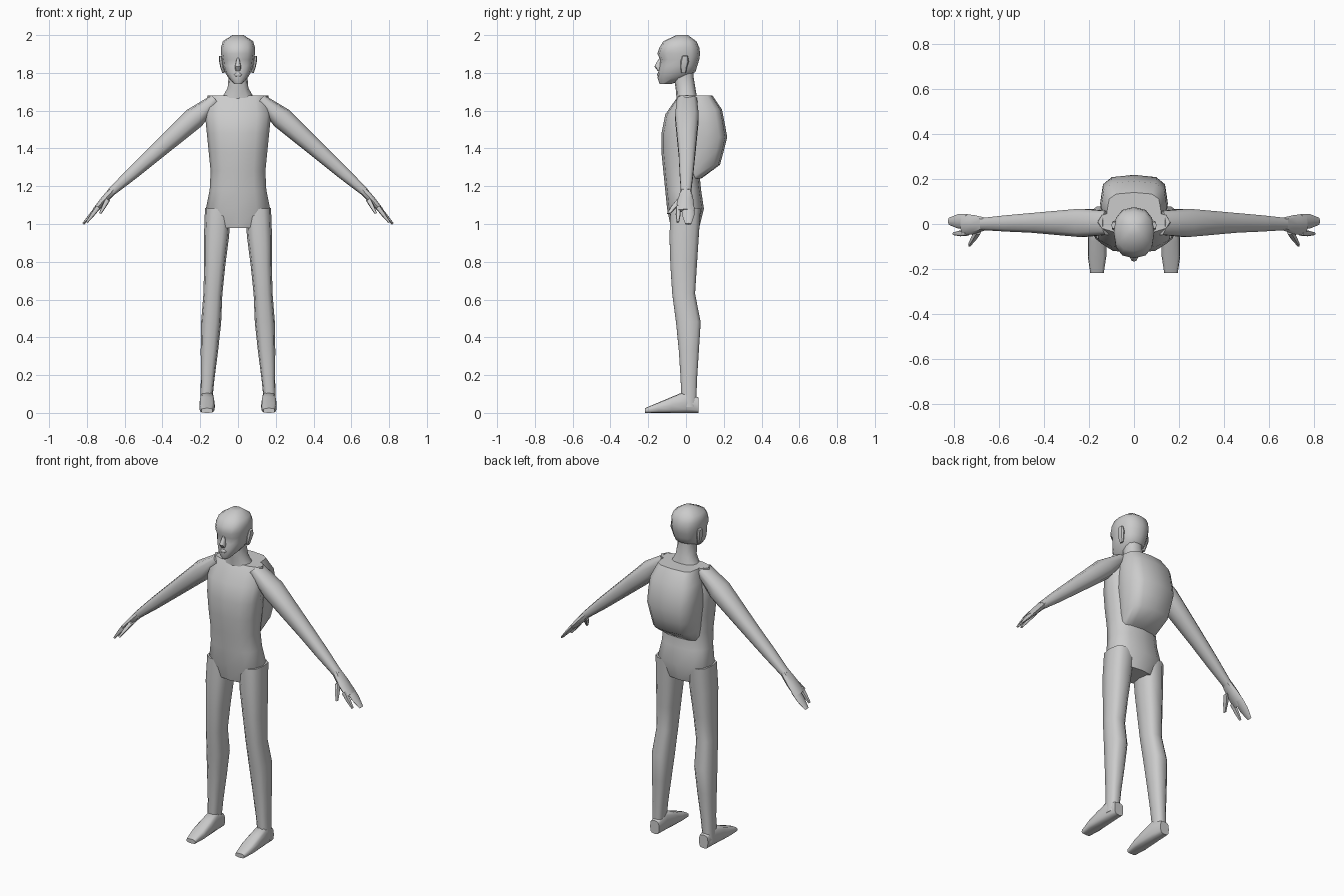
import bpy, bmesh, math
from mathutils import Vector

if "Cube" in bpy.data.objects:
    bpy.data.objects.remove(bpy.data.objects["Cube"])

grey = bpy.data.materials.new("plain_grey")
grey.use_nodes = True
COLOUR = (.6, .6, .6, 1)
grey.diffuse_color = COLOUR
grey.node_tree.nodes["Principled BSDF"].inputs["Base Color"].default_value = COLOUR

BACKWARD = Vector((0, 1, 0))
UPWARD = Vector((0, 0, 1))


def rounded(value, power):
    """Bend a sine or cosine so that the ellipse becomes squarer."""
    return math.copysign(abs(value) ** power, value)


def loft(name, start, end, widths, fronts, backs,
         depth=BACKWARD, sides=12, power=.8, mirror=False):
    """Skin evenly spaced rings from start to end.
    Each ring has a half width and two extents along the depth direction."""
    start, end = Vector(start), Vector(end)
    side = depth.cross(end - start).normalized()
    bm = bmesh.new()
    rings = []
    for k, (width, front, back) in enumerate(zip(widths, fronts, backs)):
        centre = start.lerp(end, k / (len(widths) - 1)) + depth * (front + back) / 2
        ring = []
        for i in range(sides):
            angle = math.tau * i / sides
            across = side * width * rounded(math.cos(angle), power)
            along = depth * (back - front) / 2 * rounded(math.sin(angle), power)
            ring.append(bm.verts.new(centre + across + along))
        rings.append(ring)
    for lower, upper in zip(rings, rings[1:]):
        for i in range(sides):
            bm.faces.new((lower[i - 1], lower[i], upper[i], upper[i - 1]))
    bm.faces.new(rings[0])
    bm.faces.new(rings[-1])
    bmesh.ops.recalc_face_normals(bm, faces=bm.faces)
    mesh = bpy.data.meshes.new(name)
    bm.to_mesh(mesh)
    bm.free()
    mesh.materials.append(grey)
    part = bpy.data.objects.new(name, mesh)
    bpy.context.collection.objects.link(part)
    bpy.ops.object.select_all(action='DESELECT')
    part.select_set(True)
    bpy.context.view_layer.objects.active = part
    bpy.ops.object.shade_smooth_by_angle(angle=math.radians(50))
    if mirror:
        part.modifiers.new("Mirror", 'MIRROR')


# Torso, from the crotch to the shoulders
loft("torso", start=(0, 0, .98), end=(0, 0, 1.68),
     widths=(.11, .17, .15, .145, .155, .165, .175, .16),
     fronts=(-.08, -.1, -.11, -.12, -.13, -.13, -.11, -.04),
     backs=(.07, .095, .08, .07, .08, .08, .08, .06))

# Pack on the back
loft("backpack", start=(0, 0, 1.24), end=(0, 0, 1.68),
     widths=(.11, .13, .14, .15, .15, .145, .12),
     fronts=[-.03] * 7,
     backs=(.08, .18, .2, .218, .205, .19, .14), power=.6)

# Neck
loft("neck", start=(0, 0, 1.66), end=(0, 0, 1.84),
     widths=(.09, .055, .05, .05),
     fronts=(-.05, -.055, -.065, -.06),
     backs=(.06, .05, .04, .04))

# Head with jaw, brow and crown
loft("head", start=(0, 0, 1.74), end=(0, 0, 2),
     widths=(.02, .05, .07, .08, .085, .09, .09, .08, .03),
     fronts=(-.14, -.15, -.147, -.142, -.137, -.152, -.14, -.12, -.05),
     backs=(-.08, 0, .05, .06, .07, .075, .07, .055, .01))

# Nose and lips
loft("nose", start=(0, 0, 1.81), end=(0, 0, 1.88),
     widths=(.014, .017, .011, .007),
     fronts=(-.15, -.167, -.155, -.14),
     backs=[-.12] * 4, sides=8)
loft("lips", start=(0, 0, 1.78), end=(0, 0, 1.8),
     widths=(.014, .024, .014),
     fronts=(-.15, -.154, -.15),
     backs=[-.12] * 3, sides=8)

# Ears
loft("ear", start=(.077, 0, 1.8), end=(.09, 0, 1.89),
     widths=(.006, .012, .014, .01),
     fronts=(-.025, -.03, -.03, -.02),
     backs=(0, .005, .015, .01), sides=8, mirror=True)

# Arms, from the shoulder to the wrist
loft("arm", start=(.12, 0, 1.66), end=(.67, 0, 1.17),
     widths=(.03, .058, .05, .042, .034, .022),
     fronts=(-.05, -.06, -.05, -.04, -.035, -.028),
     backs=(.06, .07, .06, .05, .04, .028), sides=10, mirror=True)

# Palms
loft("palm", start=(.66, 0, 1.18), end=(.76, 0, 1.07),
     widths=(.022, .02, .013),
     fronts=(-.028, -.045, -.052),
     backs=(.028, .04, .044), sides=8, mirror=True)

# Joined fingers, forefinger and thumb, each tapering to half depth
for name, start, end, half in (
        ("fingers", (.74, .012, 1.09), (.82, .012, 1), .032),
        ("forefinger", (.74, -.04, 1.09), (.8, -.043, 1.01), .013),
        ("thumb", (.69, -.03, 1.13), (.73, -.092, 1.055), .018)):
    loft(name, start, end, widths=(.014, .011, .006),
         fronts=(-half, -half, -half / 2),
         backs=(half, half, half / 2), sides=8, mirror=True)

# Legs, from the hip to the ankle
loft("leg", start=(.105, 0, 1.08), end=(.17, 0, .03),
     widths=(.07, .066, .056, .05, .053, .046, .036, .03),
     fronts=(-.085, -.09, -.085, -.075, -.055, -.04, -.03, -.025),
     backs=(.08, .07, .06, .05, .08, .07, .06, .055),
     sides=10, power=.7, mirror=True)

# Feet, from the toe to the heel
loft("foot", start=(.164, -.217, 0), end=(.164, .067, 0),
     widths=(.03, .041, .041, .036, .03),
     fronts=[0] * 5,
     backs=(.025, .055, .085, .115, .08),
     depth=UPWARD, power=.6, mirror=True)
